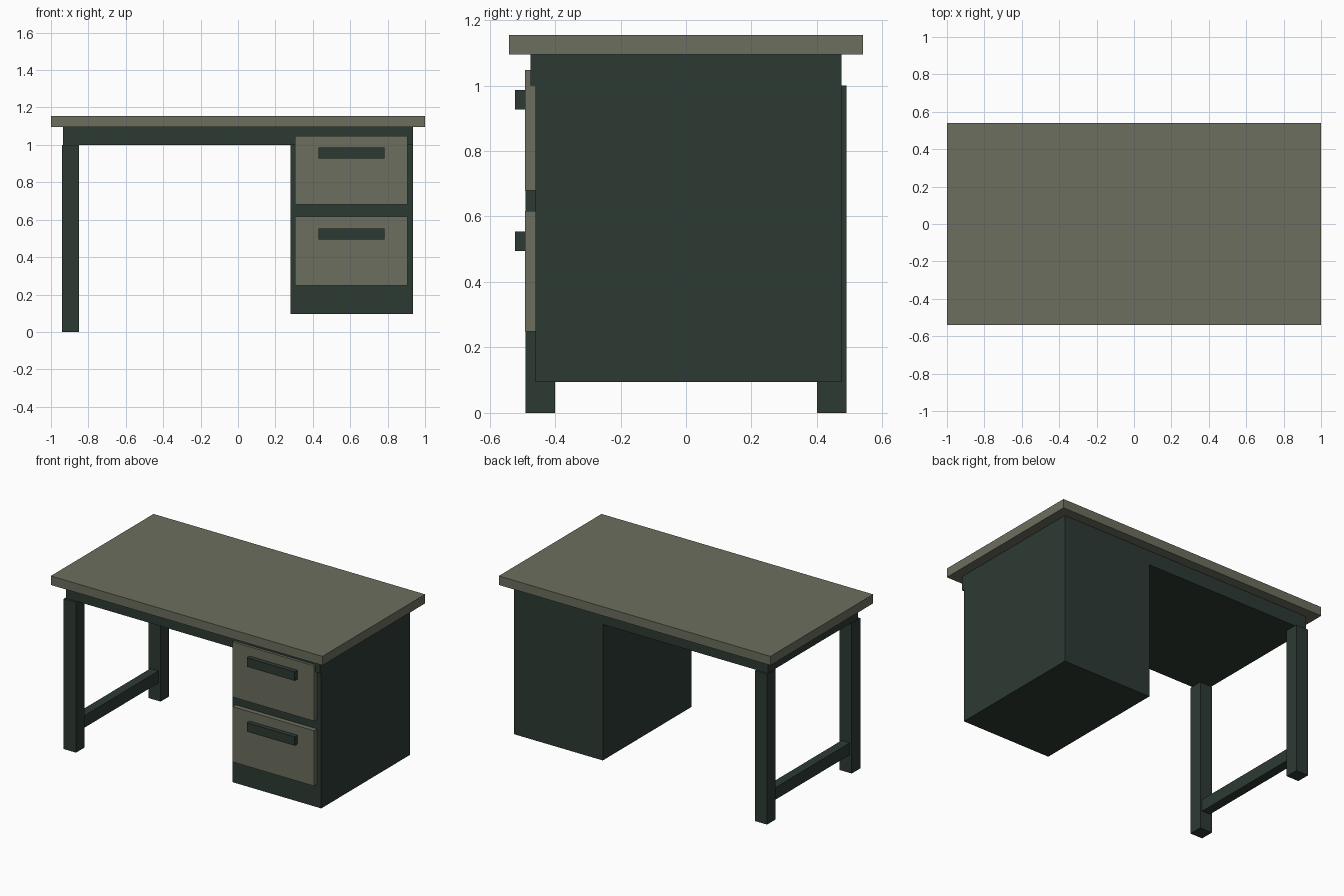
import bpy

if "Cube" in bpy.data.objects:
    bpy.data.objects.remove(bpy.data.objects["Cube"])


def material(name, rgb):
    m = bpy.data.materials.new(name)
    m.diffuse_color = (*rgb, 1)
    m.use_nodes = True
    m.node_tree.nodes["Principled BSDF"].inputs["Base Color"].default_value = m.diffuse_color
    return m


worn_wood = material("worn grey wood", (0.147, 0.156, 0.112))
dark_green = material("dark green paint", (0.026, 0.042, 0.034))


def box(name, x, y, z, mat):
    """Box from (min, max) ranges on each axis."""
    bpy.ops.mesh.primitive_cube_add(size=1, location=[(a + b) / 2 for a, b in (x, y, z)])
    ob = bpy.context.object
    ob.name = name
    ob.scale = [b - a for a, b in (x, y, z)]
    bpy.ops.object.transform_apply(location=False, rotation=False, scale=True)
    ob.data.materials.append(mat)
    return ob


# Top board and the frame below it
box("desktop", (-1, 1), (-0.54, 0.54), (1.095, 1.155), worn_wood)
box("under_frame", (-0.935, 0.935), (-0.475, 0.475), (1.0, 1.095), dark_green)

# Drawer cabinet
box("cabinet", (0.28, 0.935), (-0.46, 0.475), (0.095, 1.0), dark_green)

# Drawers with bar handles
for name, z in (("lower", 0.248), ("upper", 0.68)):
    box(name + "_drawer", (0.305, 0.905), (-0.492, -0.46), (z, z + 0.368), worn_wood)
    box(name + "_handle", (0.43, 0.783), (-0.522, -0.492), (z + 0.247, z + 0.306), dark_green)

# Two legs on the left, joined by a stretcher
for name, y in (("front_leg", (-0.49, -0.40)), ("back_leg", (0.40, 0.49))):
    box(name, (-0.94, -0.85), y, (0, 1.0), dark_green)
box("leg_stretcher", (-0.925, -0.865), (-0.40, 0.40), (0.12, 0.20), dark_green)
